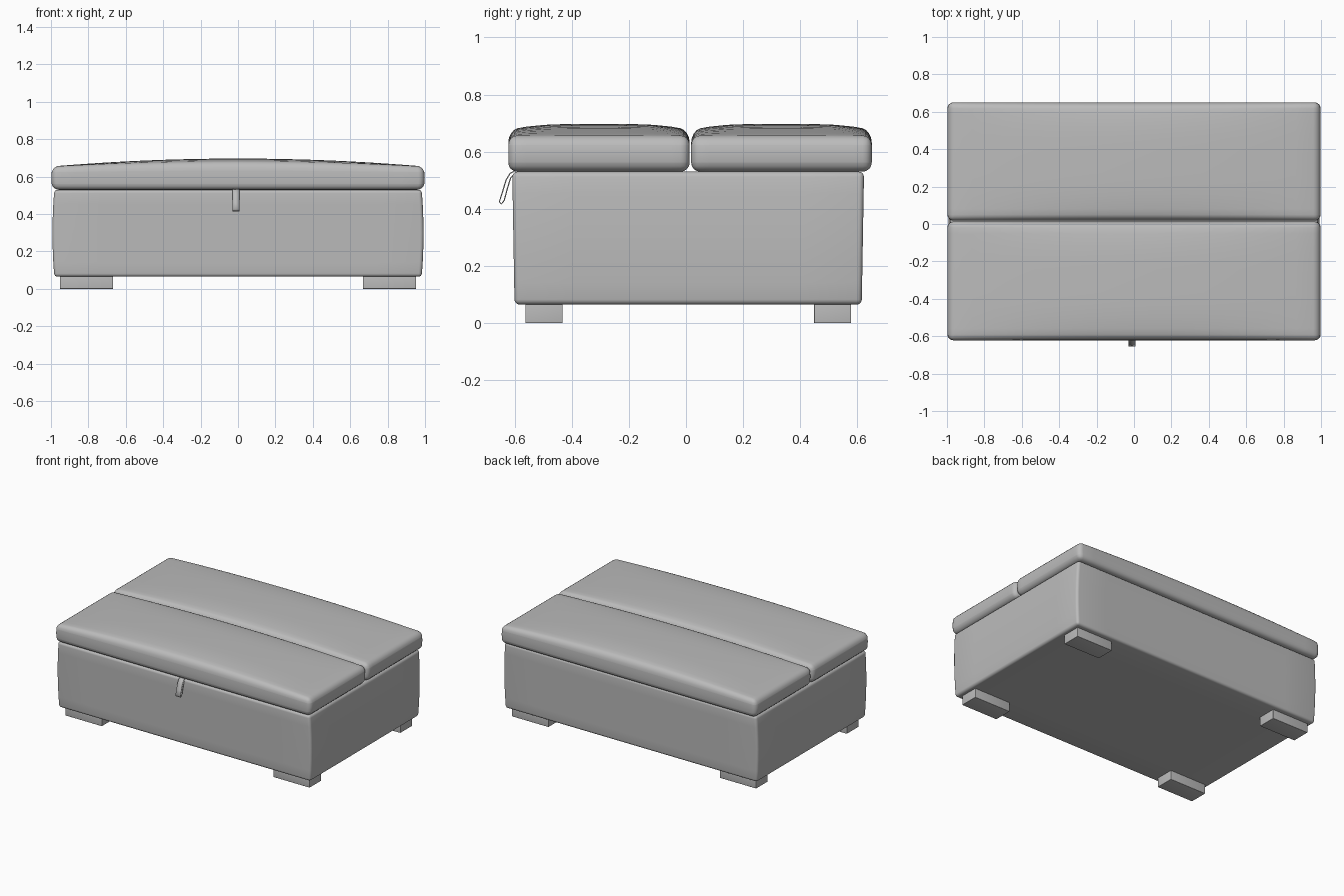
import bpy, bmesh, math
from mathutils import Vector

default = bpy.data.objects.get("Cube")
if default:
    bpy.data.objects.remove(default, do_unlink=True)


def make_material(name, grey):
    mat = bpy.data.materials.new(name)
    mat.use_nodes = True
    colour = (grey, grey, grey, 1)
    mat.diffuse_color = colour
    mat.node_tree.nodes["Principled BSDF"].inputs["Base Color"].default_value = colour
    return mat


leather = make_material("grey_leather", 0.5)


def finish(bm, name, angle=40):
    bmesh.ops.recalc_face_normals(bm, faces=bm.faces)
    mesh = bpy.data.meshes.new(name)
    bm.to_mesh(mesh)
    bm.free()
    mesh.materials.append(leather)
    obj = bpy.data.objects.new(name, mesh)
    bpy.context.collection.objects.link(obj)
    bpy.ops.object.select_all(action="DESELECT")
    obj.select_set(True)
    bpy.context.view_layer.objects.active = obj
    bpy.ops.object.shade_smooth_by_angle(angle=math.radians(angle))
    return obj


def soft_box(name, lo, hi, radius, cuts=(0, 0, 0), shape=None):
    """Rounded box, sliced into a grid so that shape(u, v, w) can bulge it."""
    lo, hi = Vector(lo), Vector(hi)
    mid, half = (lo + hi) / 2, (hi - lo) / 2
    bm = bmesh.new()
    bmesh.ops.create_cube(bm, size=2)
    for v in bm.verts:
        v.co = mid + v.co * half
    bmesh.ops.bevel(bm, geom=bm.edges[:], offset=radius, segments=4,
                    profile=0.5, affect="EDGES")
    for axis, count in enumerate(cuts):
        normal = Vector([float(i == axis) for i in range(3)])
        for k in range(1, count + 1):
            where = mid.copy()
            where[axis] = lo[axis] + (hi[axis] - lo[axis]) * k / (count + 1)
            bmesh.ops.bisect_plane(bm, geom=bm.verts[:] + bm.edges[:] + bm.faces[:],
                                   plane_co=where, plane_no=normal)
    if shape:
        for v in bm.verts:
            unit = [(v.co[i] - mid[i]) / half[i] for i in range(3)]
            v.co += Vector(shape(*unit))
    return finish(bm, name)


# Storage body with gently swelling upholstered sides
def body_swell(u, v, w):
    swell = 0.01 * (1 - w * w)
    return (u * swell, v * 0.004 * (1 + w), 0)


soft_box("storage_body", (-0.982, -0.6, 0.065), (0.982, 0.615, 0.53), 0.018,
         (7, 5, 5), body_swell)


# Two lid cushions with domed tops and a full, rolled edge
def cushion_dome(u, v, w):
    lift = max(0, w) * 0.042 * (1 - u * u) * (1 - 0.55 * v ** 4)
    roll = 0.008 * (1 - w * w)
    return (u * roll, 0, lift)


for name, near, far in (("front_cushion", -0.622, 0.013), ("back_cushion", 0.018, 0.65)):
    soft_box(name, (-0.99, near, 0.53), (0.99, far, 0.655), 0.032,
             (15, 9, 3), cushion_dome)

# Block feet
for side, sx in (("left", 1), ("right", -1)):
    for end, y in (("front", -0.497), ("back", 0.513)):
        soft_box(f"{end}_{side}_foot", (sx * 0.81 - 0.142, y - 0.065, 0),
                 (sx * 0.81 + 0.142, y + 0.065, 0.075), 0.003)

# Folded pull strap hanging from the lid
path = [(-0.6, 0.532), (-0.615, 0.525), (-0.63, 0.5), (-0.642, 0.46), (-0.653, 0.425),
        (-0.646, 0.417), (-0.636, 0.43), (-0.624, 0.475), (-0.613, 0.51), (-0.6, 0.52)]
bm = bmesh.new()
rows = [[bm.verts.new((x, y, z)) for x in (-0.03, 0.008)] for y, z in path]
for a, b in zip(rows, rows[1:]):
    bm.faces.new((a[0], a[1], b[1], b[0]))
strap = finish(bm, "pull_strap", 60)
solid = strap.modifiers.new("thickness", "SOLIDIFY")
solid.thickness = 0.004
solid.offset = 0
